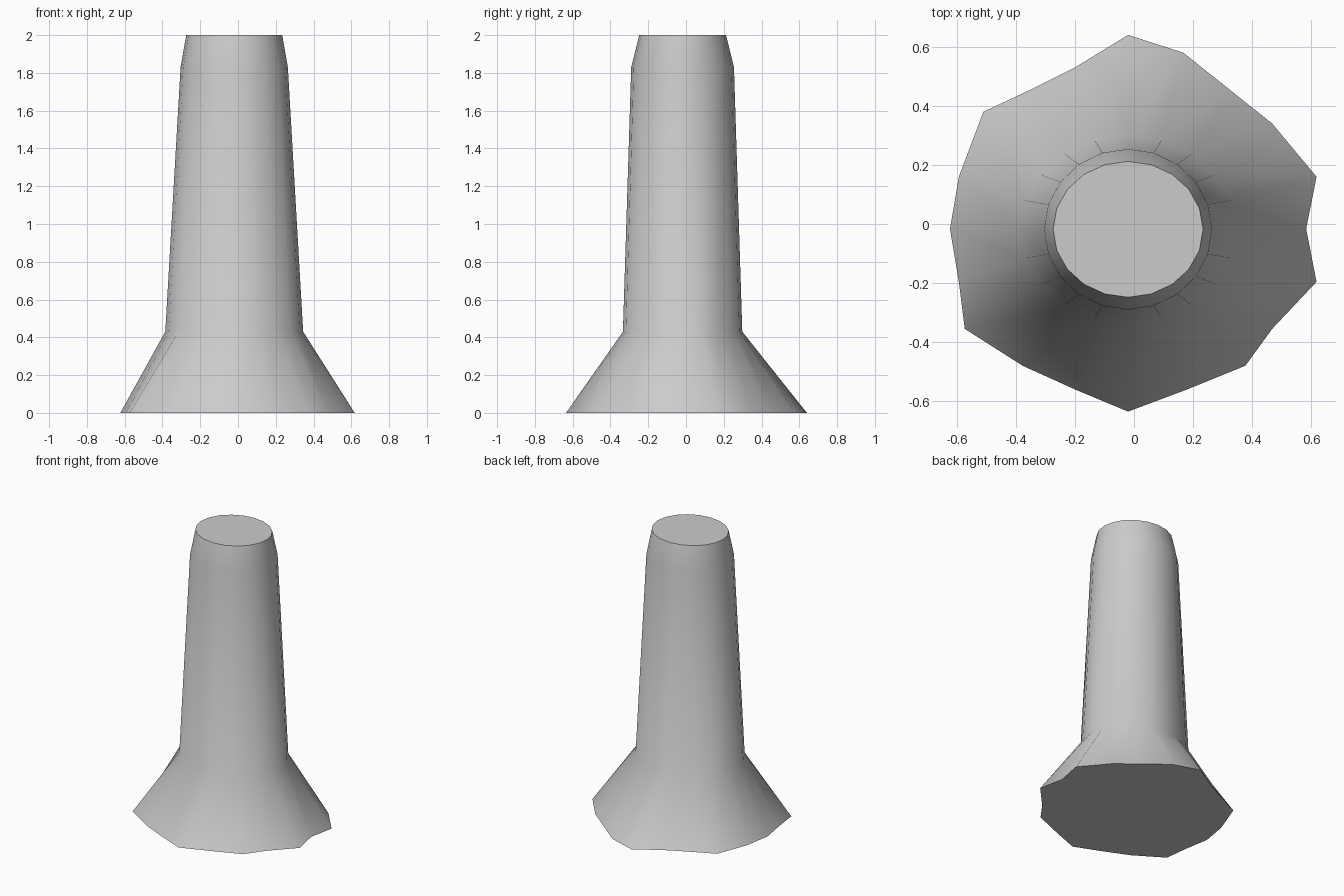
import bpy, bmesh, math

if "Cube" in bpy.data.objects:
    bpy.data.objects.remove(bpy.data.objects["Cube"])

SIDES = 20
CX, CY = -0.02, -0.018

# irregular foot outline, counter-clockwise from +x
foot = [(.583, -.017), (.618, .16), (.468, .34), (.33, .45), (.167, .58),
        (-.02, .64), (-.2, .53), (-.36, .45), (-.51, .38), (-.593, .16),
        (-.623, -.017), (-.593, -.196), (-.573, -.355), (-.377, -.48), (-.2, -.56),
        (-.02, -.635), (.18, -.56), (.377, -.48), (.468, -.355), (.618, -.196)]

# elliptical shaft rings: x radius, y radius, height
rings = [(.365, .316, .43), (.284, .272, 1.83), (.254, .23, 2.0)]


def ellipse(rx, ry, z):
    angles = [2 * math.pi * i / SIDES for i in range(SIDES)]
    return [(CX + rx * math.cos(a), CY + ry * math.sin(a), z) for a in angles]


# loft the trunk from foot to tip
bm = bmesh.new()
sections = [[(x, y, 0) for x, y in foot]] + [ellipse(*r) for r in rings]
loops = [[bm.verts.new(p) for p in s] for s in sections]
for low, high in zip(loops, loops[1:]):
    for i in range(SIDES):
        j = (i + 1) % SIDES
        bm.faces.new((low[i], low[j], high[j], high[i]))

# flat caps
bm.faces.new(loops[0][::-1])
bm.faces.new(loops[-1])

mesh = bpy.data.meshes.new("trunk")
bm.to_mesh(mesh)
bm.free()
trunk = bpy.data.objects.new("trunk", mesh)
bpy.context.collection.objects.link(trunk)

# smooth sides, sharp cap edges
bpy.context.view_layer.objects.active = trunk
trunk.select_set(True)
bpy.ops.object.shade_smooth_by_angle(angle=math.radians(40))
